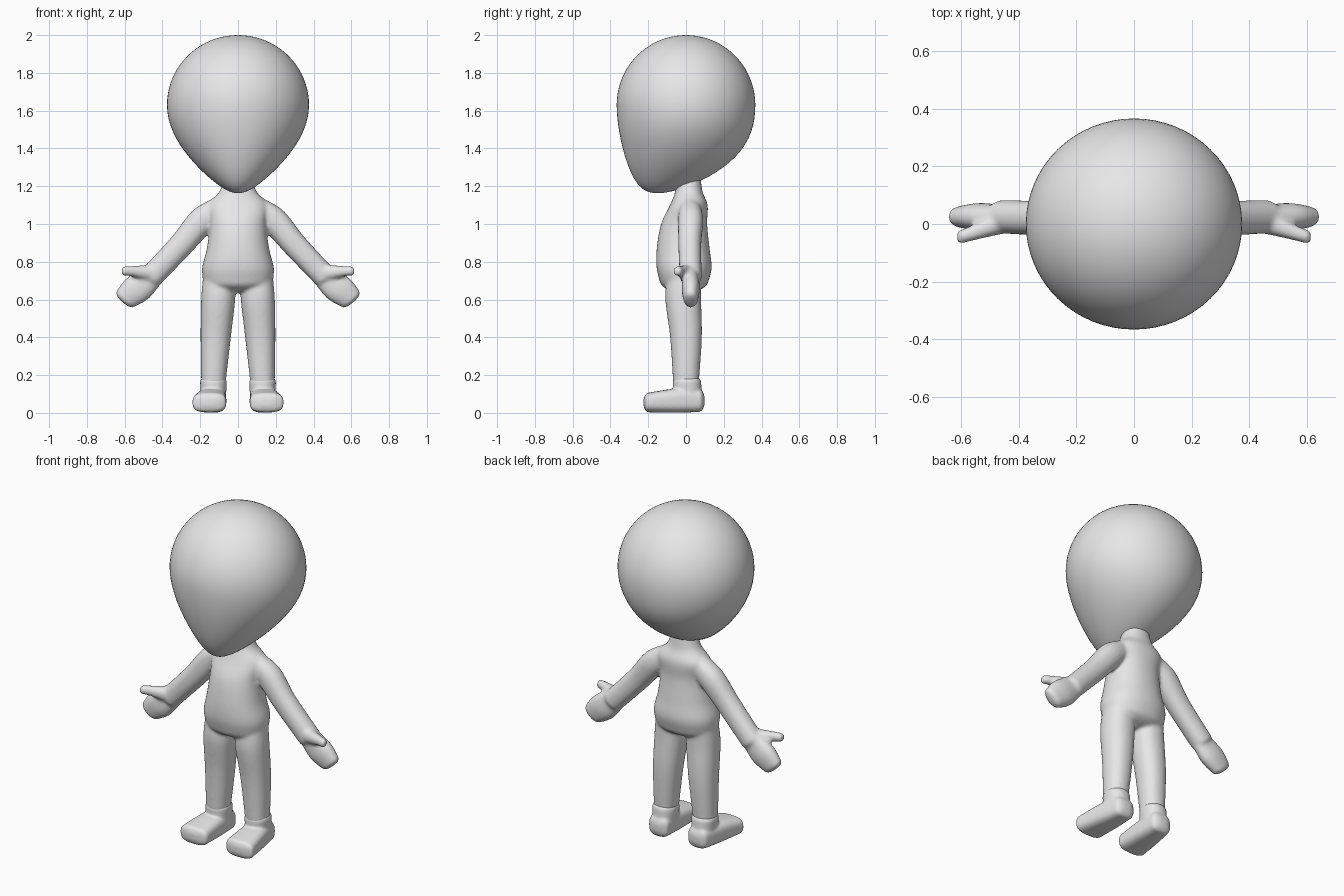
import bpy, bmesh, math
from mathutils import Vector

default_cube = bpy.data.objects.get("Cube")
if default_cube:
    bpy.data.objects.remove(default_cube, do_unlink=True)

color = (.8, .8, .8, 1)
grey = bpy.data.materials.new("plain grey")
grey.use_nodes = True
grey.diffuse_color = color
grey.node_tree.nodes["Principled BSDF"].inputs["Base Color"].default_value = color

across = Vector((1, 0, 0))
depthwise = Vector((0, 1, 0))
upward = Vector((0, 0, 1))
arm_normal = Vector((.75, 0, .66))


def spline(rows, steps=6):
    """Smooth curve through all rows (Catmull-Rom)."""
    last = len(rows) - 1
    points = []
    for index in range(last):
        before, start = rows[max(0, index - 1)], rows[index]
        end, after = rows[index + 1], rows[min(last, index + 2)]
        for step in range(steps):
            t = step / steps
            points.append([
                b + t / 2 * (c - a + t * (2 * a - 5 * b + 4 * c - d + t * (3 * (b - c) + d - a)))
                for a, b, c, d in zip(before, start, end, after)])
    points.append(list(rows[last]))
    return points


def domed(sections, axis, steps=5):
    """Add a half-round dome to both ends of a run of sections."""
    def dome(section, direction):
        x, y, z, width, depth = section
        for step in range(1, steps):
            angle = math.pi / 2 * step / steps
            center = Vector((x, y, z)) + direction * depth / 2 * math.sin(angle)
            yield [*center, width * math.cos(angle), depth * math.cos(angle)]
    head = list(dome(sections[0], -axis))
    return head[::-1] + sections + list(dome(sections[-1], axis))


def signed_power(value, exponent):
    return math.copysign(abs(value) ** exponent, value)


def loft(bm, rows, u, v, side=1, power=2.2, count=40):
    """Closed skin over sections (x, y, z, radius along u, radius along v)."""
    axis = u.cross(v).normalized()
    if axis.dot(Vector(rows[-1][:3]) - Vector(rows[0][:3])) < 0:
        axis.negate()
    rings = []
    for x, y, z, width, depth in domed(spline(rows), axis):
        ring = []
        for corner in range(count):
            angle = math.tau * corner / count
            point = Vector((x, y, z))
            point += u * width * signed_power(math.cos(angle), 2 / power)
            point += v * depth * signed_power(math.sin(angle), 2 / power)
            point.x *= side
            ring.append(bm.verts.new(point))
        rings.append(ring)
    faces = [bm.faces.new((low[k - 1], low[k], high[k], high[k - 1]))
             for low, high in zip(rings, rings[1:]) for k in range(count)]
    faces += [bm.faces.new(rings[0]), bm.faces.new(rings[-1])]
    bmesh.ops.recalc_face_normals(bm, faces=faces)


def limb(bm, rows, u, v, side, flatness):
    """Loft with one radius per point and a fixed flatness."""
    loft(bm, [(*row, row[-1] * flatness) for row in rows], u, v, side)


def finish(name, bm, voxel=None, rounds=0):
    """Make a smooth object; a voxel size blends its parts into one skin."""
    mesh = bpy.data.meshes.new(name)
    bm.to_mesh(mesh)
    bm.free()
    mesh.materials.append(grey)
    for polygon in mesh.polygons:
        polygon.use_smooth = True
    obj = bpy.data.objects.new(name, mesh)
    bpy.context.collection.objects.link(obj)
    if voxel:
        blend = obj.modifiers.new("blend", "REMESH")
        blend.mode = "VOXEL"
        blend.voxel_size = voxel
        blend.use_smooth_shade = True
        relax = obj.modifiers.new("relax", "SMOOTH")
        relax.factor = .5
        relax.iterations = rounds


# Head: sphere whose lower half stretches and tapers to a forward chin
bm = bmesh.new()
bmesh.ops.create_uvsphere(bm, u_segments=64, v_segments=40, radius=1)
for vert in bm.verts:
    drop = max(0, -vert.co.z)
    vert.co.x *= .376 * (1 - .42 * drop ** 2)
    vert.co.y *= .367 * (1 - .15 * drop ** 4)
    vert.co.y -= .15 * drop ** 3
    vert.co.z = 1.63 + vert.co.z * (.467 if drop else .37)
finish("head", bm)

# Body: torso, neck, legs, arms and hands blended into one skin
bm = bmesh.new()
torso = [
    (0, -.01, .7, .185, .13),
    (0, -.01, .77, .19, .146),
    (0, -.015, .87, .165, .14),
    (0, -.01, 1, .15, .122),
    (0, .015, 1.1, .16, .1),
    (0, .015, 1.17, .1, .073),
    (0, .012, 1.25, .07, .065),
]
leg = [(.13, 0, .16, .065), (.118, 0, .4, .08), (.105, -.015, .6, .09), (.1, -.01, .72, .085)]
arm = [(.1, .02, 1.09, .06), (.19, .025, 1.02, .072), (.3, .02, .89, .066), (.46, .025, .72, .063)]
hand = [(.44, .025, .74, .06), (.53, .025, .66, .08), (.6, .025, .6, .062)]
thumb = [(.46, .01, .74, .045), (.56, -.03, .75, .028), (.605, -.045, .75, .025)]
loft(bm, torso, across, depthwise)
for side in (1, -1):
    limb(bm, leg, across, depthwise, side, 1.05)
    limb(bm, arm, arm_normal, depthwise, side, .92)
    limb(bm, hand, arm_normal, depthwise, side, .6)
    limb(bm, thumb, upward, depthwise, side, 1)
finish("body", bm, voxel=.009, rounds=10)

# Feet: rounded shoe with a short cuff, toes turned slightly outward
shoe = [
    (.13, .07, .065, .064, .06),
    (.14, -.05, .065, .078, .064),
    (.152, -.2, .055, .09, .052),
]
cuff = [(.13, .01, .06, .065, .078), (.13, .005, .165, .071, .075)]
for side, name in ((1, "left_foot"), (-1, "right_foot")):
    bm = bmesh.new()
    loft(bm, shoe, across, upward, side, power=3)
    loft(bm, cuff, across, depthwise, side)
    finish(name, bm, voxel=.007, rounds=6)
